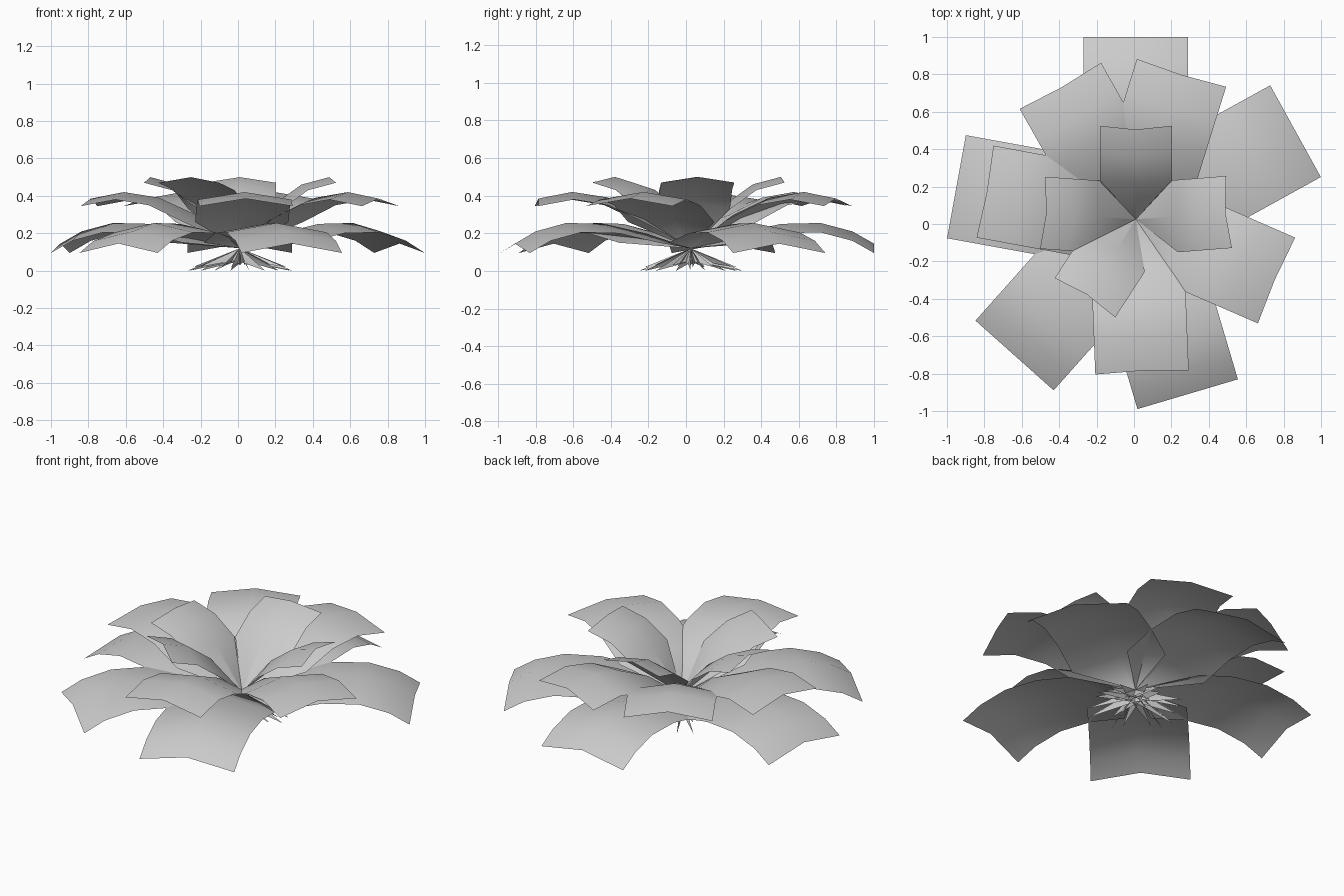
import bpy, math
from mathutils import Matrix, Vector

cube = bpy.data.objects.get("Cube")
if cube:
    bpy.data.objects.remove(cube, do_unlink=True)

grey = bpy.data.materials.new("petal_grey")
grey.use_nodes = True
colour = (0.6, 0.6, 0.6, 1)
grey.diffuse_color = colour
grey.node_tree.nodes["Principled BSDF"].inputs["Base Color"].default_value = colour

CENTRE = Vector((0.01, 0.025, 0))


def petal(name, angle, half, ridge):
    """Arched strip, pinched to a point near the base and flared again below it.
    ridge rows: (distance out, height, width factor, edge shift out, edge drop)"""
    turn = Matrix.Rotation(math.radians(angle), 3, "Z")
    verts, faces = [], []
    for out, height, width, shift, drop in ridge:
        for side in (-1, 0, 1):
            edge = abs(side) * (width > 0)
            p = Vector((out + edge * shift, side * half * width, height - edge * drop))
            verts.append(turn @ p + CENTRE)
    for row in range(len(ridge) - 1):
        for col in (0, 1):
            a = row * 3 + col
            if ridge[row][2] == 0:        # fan out from the pinch
                faces.append((a, a + 3, a + 4))
            elif ridge[row + 1][2] == 0:  # close down to the pinch
                faces.append((a, a + 3, a + 1))
            else:
                faces.append((a, a + 3, a + 4, a + 1))
    mesh = bpy.data.meshes.new(name)
    mesh.from_pydata(verts, [], faces)
    mesh.materials.append(grey)
    mesh.shade_smooth()
    bpy.context.collection.objects.link(bpy.data.objects.new(name, mesh))


# Each layer: half width, ridge rows from base to tip, petal directions
layers = {
    "inner_petal": (0.193, [
        (-0.04, 0.06, 1, 0.03, 0.03), (0, 0.12, 0, 0, 0), (0.19, 0.36, 1, 0.02, 0.03),
        (0.33, 0.46, 1, 0.02, 0.03), (0.48, 0.50, 1, 0.02, 0.03)],
        (4.5, 90, 176, 237)),
    "middle_petal": (0.25, [
        (-0.03, 0.06, 1, 0.03, 0.04), (0, 0.12, 0, 0, 0), (0.24, 0.30, 1, 0.02, 0.04),
        (0.44, 0.39, 1, 0.01, 0.04), (0.63, 0.42, 1, 0, 0.04), (0.81, 0.385, 1, 0.01, 0.04)],
        (72.7, 119.5, 169.6, 272.3, 336.5)),
    "outer_petal": (0.28, [
        (-0.02, 0.055, 1, 0.02, 0.055), (0, 0.12, 0, 0, 0), (0.25, 0.20, 1, 0.01, 0.05),
        (0.48, 0.25, 1, 0, 0.05), (0.69, 0.255, 1, 0, 0.05),
        (0.86, 0.21, 1, 0, 0.05), (0.975, 0.145, 1, 0, 0.05)],
        (28.9, 90, 169.7, 228.3, 286.5)),
}

for name, (half, ridge, angles) in layers.items():
    for number, angle in enumerate(angles, 1):
        petal(f"{name}_{number}", angle, half, ridge)
